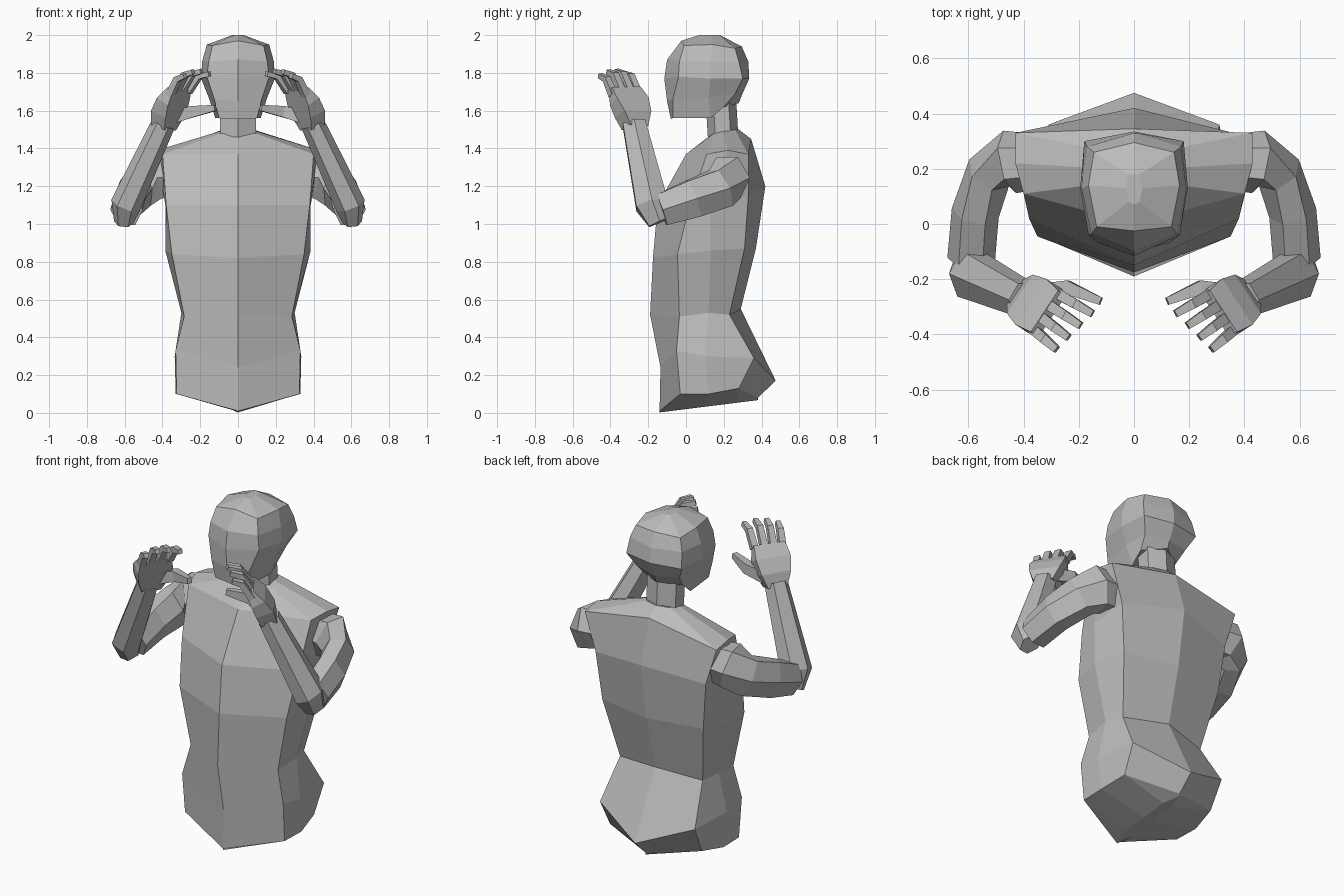
import bpy, bmesh, math
from mathutils import Vector

if "Cube" in bpy.data.objects:
    bpy.data.objects.remove(bpy.data.objects["Cube"], do_unlink=True)

colour = (0.5, 0.5, 0.5, 1)
grey = bpy.data.materials.new("plain grey")
grey.use_nodes = True
grey.diffuse_color = colour
grey.node_tree.nodes["Principled BSDF"].inputs["Base Color"].default_value = colour


def loft(name, rings):
    """Skin a list of equal point rings, closing both ends."""
    bm = bmesh.new()
    loops = [[bm.verts.new(point) for point in ring] for ring in rings]
    count = len(loops[0])
    for lower, upper in zip(loops, loops[1:]):
        for i in range(count):
            j = (i + 1) % count
            bm.faces.new((lower[i], lower[j], upper[j], upper[i]))
    bm.faces.new(loops[0])
    bm.faces.new(loops[-1])
    bmesh.ops.recalc_face_normals(bm, faces=bm.faces)
    mesh = bpy.data.meshes.new(name)
    bm.to_mesh(mesh)
    bm.free()
    mesh.materials.append(grey)
    obj = bpy.data.objects.new(name, mesh)
    bpy.context.collection.objects.link(obj)
    return obj


def symmetric_loft(name, half_rings):
    """Each half ring runs from front centre round the left side to back centre."""
    rings = []
    for half in half_rings:
        other = [(-x, y, z) for x, y, z in reversed(half[1:-1])]
        rings.append(list(half) + other)
    return loft(name, rings)


def limb(name, sections, side, flip=1, sides=4):
    """Tube through (centre, half width, half depth) sections; side gives the width axis."""
    centres = [Vector(section[0]) for section in sections]
    last = len(centres) - 1
    grow = 1 / math.cos(math.pi / sides)
    rings = []
    for i, (centre, width, depth) in enumerate(sections):
        along = (centres[min(i + 1, last)] - centres[max(i - 1, 0)]).normalized()
        across = Vector(side)
        across = (across - along * across.dot(along)).normalized()
        normal = along.cross(across)
        ring = []
        for k in range(sides):
            angle = math.tau * (k + 0.5) / sides
            offset = across * width * math.cos(angle) + normal * depth * math.sin(angle)
            point = centres[i] + grow * offset
            ring.append((point.x * flip, point.y, point.z))
        rings.append(ring)
    return loft(name, rings)


# Torso, from a keel under the hips up to the neck
hips = [(0, -.14, .01), (.325, -.03, .1), (.33, .12, .1), (.3, .28, .13), (0, .38, .08)]
keel = [(x / 10, y, (y + .16) / 8) for x, y, z in hips]
symmetric_loft("torso", [
    keel,
    hips,
    [(0, -.135, .24), (.33, -.05, .33), (.335, .1, .3), (.31, .36, .29), (0, .475, .17)],
    [(0, -.19, .52), (.285, -.035, .51), (.3, .12, .53), (.27, .23, .52), (0, .29, .55)],
    [(0, -.175, .82), (.35, -.045, .84), (.385, .13, .86), (.33, .31, .87), (0, .37, .87)],
    [(0, -.15, 1.1), (.38, .02, 1.1), (.385, .13, 1.1), (.36, .33, 1.15), (0, .42, 1.2)],
    [(0, 0, 1.37), (.4, .11, 1.37), (.43, .22, 1.39), (.43, .33, 1.37), (0, .345, 1.45)],
    [(0, .13, 1.47), (.09, .15, 1.48), (.1, .2, 1.49), (.08, .26, 1.5), (0, .28, 1.5)],
])

# Neck column
limb("neck", [((0, .2, 1.4), .095, .07), ((0, .185, 1.65), .095, .07)], (1, 0, 0), sides=6)

# Head, from jaw to crown
symmetric_loft("head", [
    [(0, -.08, 1.555), (.1, -.07, 1.56), (.12, .13, 1.56), (.12, .2, 1.62), (0, .28, 1.64)],
    [(0, -.1, 1.65), (.125, -.07, 1.66), (.155, .12, 1.67), (.14, .26, 1.69), (0, .295, 1.68)],
    [(0, -.115, 1.77), (.165, -.04, 1.78), (.195, .13, 1.77), (.18, .3, 1.77), (0, .335, 1.77)],
    [(0, -.1, 1.87), (.155, -.035, 1.86), (.19, .13, 1.86), (.17, .28, 1.86), (0, .33, 1.86)],
    [(0, -.025, 1.97), (.135, -.01, 1.945), (.165, .14, 1.95), (.145, .26, 1.93), (0, .295, 1.94)],
    [(0, .07, 2), (.02, .08, 2), (.03, .13, 2), (.02, .18, 2), (0, .18, 2)],
])

# The knuckles and fingertips lie on lines from the index to the little finger
first_knuckle, last_knuckle = Vector((.265, -.26, 1.7)), Vector((.36, -.385, 1.68))
first_tip, last_tip = Vector((.15, -.325, 1.795)), Vector((.28, -.455, 1.785))
palm_axis = last_knuckle - first_knuckle
up = Vector((0, 0, 1))
finger_names = ("index", "middle", "ring", "little")

# Arms and hands on both sides
for label, flip in (("left", 1), ("right", -1)):
    limb(label + "_upper_arm", [
        ((.33, .225, 1.25), .1, .085),
        ((.45, .225, 1.245), .115, .1),
        ((.525, .185, 1.19), .105, .075),
        ((.575, .04, 1.135), .1, .075),
        ((.59, -.13, 1.075), .085, .075),
    ], up, flip, sides=6)
    limb(label + "_forearm", [
        ((.605, -.14, 1.01), .06, .045),
        ((.595, -.18, 1.1), .085, .07),
        ((.395, -.275, 1.53), .06, .055),
    ], (0, 1, 0), flip, sides=6)
    limb(label + "_palm", [
        ((.395, -.27, 1.51), .055, .045),
        ((.375, -.28, 1.58), .085, .05),
        ((.345, -.3, 1.65), .1, .04),
        ((.31, -.325, 1.715), .09, .02),
    ], palm_axis, flip)
    limb(label + "_thumb", [
        ((.37, -.25, 1.56), .035, .03),
        ((.24, -.23, 1.595), .03, .025),
        ((.12, -.28, 1.615), .016, .014),
    ], up, flip)
    for i, finger in enumerate(finger_names):
        share = i / (len(finger_names) - 1)
        arch = up * math.sin(math.pi * share) * .02
        knuckle = first_knuckle.lerp(last_knuckle, share) + arch
        tip = first_tip.lerp(last_tip, share) + arch
        bend = knuckle.lerp(tip, .5) + up * .035
        sections = [(knuckle, .019, .019), (bend, .017, .017), (tip, .013, .013)]
        limb(label + "_" + finger + "_finger", sections, palm_axis, flip)
